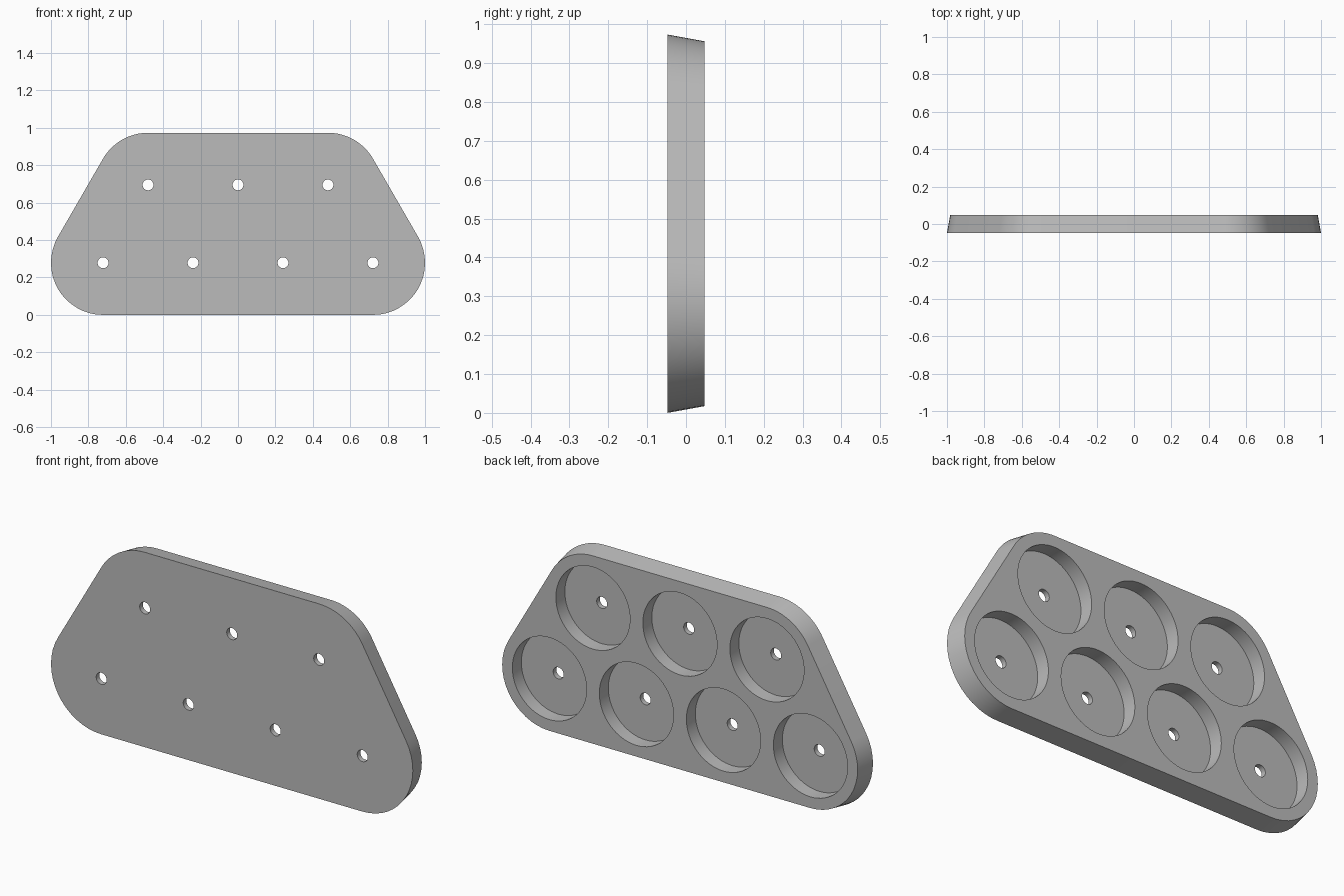
import bpy, bmesh, math

if "Cube" in bpy.data.objects:
    bpy.data.objects.remove(bpy.data.objects["Cube"])

PITCH = 0.481                       # spacing of the pockets
ROW = PITCH * math.sqrt(3) / 2      # spacing of the two rows
R_FRONT, R_BACK = 0.2785, 0.261     # corner radii of the tapered plate
Y_FRONT, Y_BACK = -0.048, 0.048
Y_FLOOR = -0.023                    # pocket floor
POCKET_R, HOLE_R = 0.205, 0.029
Z0 = R_FRONT

grey = bpy.data.materials.new("grey")
grey.diffuse_color = (0.5, 0.5, 0.5, 1)
grey.use_nodes = True
grey.node_tree.nodes["Principled BSDF"].inputs["Base Color"].default_value = grey.diffuse_color


def prism(name, rings):
    """Closed solid from two matching (x, y, z) rings."""
    bm = bmesh.new()
    a, b = [[bm.verts.new(p) for p in ring] for ring in rings]
    bm.faces.new(a)
    bm.faces.new(b[::-1])
    for i in range(len(a)):
        j = (i + 1) % len(a)
        bm.faces.new((a[j], a[i], b[i], b[j]))
    bmesh.ops.recalc_face_normals(bm, faces=bm.faces)
    mesh = bpy.data.meshes.new(name)
    bm.to_mesh(mesh)
    bm.free()
    mesh.materials.append(grey)
    obj = bpy.data.objects.new(name, mesh)
    bpy.context.collection.objects.link(obj)
    return obj


def outline(r, y, steps=16):
    """Rounded trapezoid: one arc about each corner centre."""
    corners = [(1.5, 0, -90, 30), (1, 1, 30, 90), (-1, 1, 90, 150), (-1.5, 0, 150, 270)]
    pts = []
    for cx, row, a0, a1 in corners:
        for i in range(steps + 1):
            a = math.radians(a0 + (a1 - a0) * i / steps)
            pts.append((cx * PITCH + r * math.cos(a), y, Z0 + row * ROW + r * math.sin(a)))
    return pts


def circle(x, z, r, y, n):
    return [(x + r * math.cos(2 * math.pi * i / n), y, z + r * math.sin(2 * math.pi * i / n))
            for i in range(n)]


def cut(target, cutter):
    mod = target.modifiers.new("cut", 'BOOLEAN')
    mod.operation, mod.solver, mod.object = 'DIFFERENCE', 'EXACT', cutter
    bpy.context.view_layer.objects.active = target
    bpy.ops.object.modifier_apply(modifier=mod.name)
    bpy.data.objects.remove(cutter)


# Tapered plate
plate = prism("tray_plate", [outline(R_FRONT, Y_FRONT), outline(R_BACK, Y_BACK)])

# Round pockets in the back, each with a through hole
centres = [((i - 1.5) * PITCH, Z0) for i in range(4)]
centres += [((i - 1) * PITCH, Z0 + ROW) for i in range(3)]
for x, z in centres:
    for name, r, y0, n in (("pocket_cutter", POCKET_R, Y_FLOOR, 64),
                           ("hole_cutter", HOLE_R, -0.1, 32)):
        cut(plate, prism(name, [circle(x, z, r, y0, n), circle(x, z, r, 0.1, n)]))

# Smooth curved walls, sharp rims
plate.select_set(True)
bpy.context.view_layer.objects.active = plate
bpy.ops.object.shade_smooth_by_angle(angle=math.radians(30))
